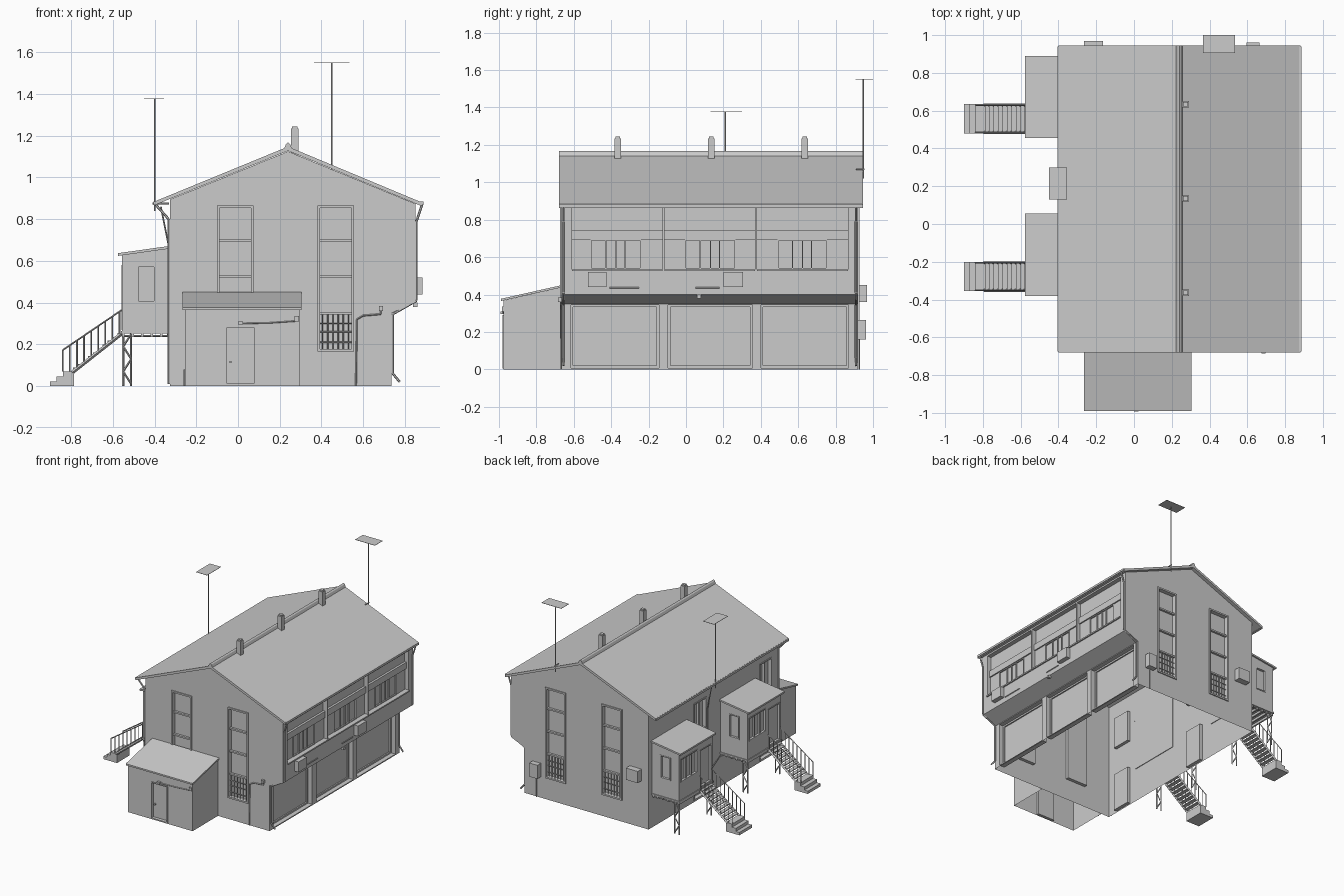
import bpy, bmesh
from mathutils import Vector, Matrix


def finish(name, bm):
    bmesh.ops.recalc_face_normals(bm, faces=bm.faces)
    me = bpy.data.meshes.new(name)
    bm.to_mesh(me)
    bm.free()
    ob = bpy.data.objects.new(name, me)
    bpy.context.collection.objects.link(ob)
    return ob


def boxes(name, items):
    """One object from (x0, x1, y0, y1, z0, z1) boxes."""
    bm = bmesh.new()
    for x0, x1, y0, y1, z0, z1 in items:
        m = Matrix.Translation(((x0 + x1) / 2, (y0 + y1) / 2, (z0 + z1) / 2)) @ \
            Matrix.Diagonal((x1 - x0, y1 - y0, z1 - z0, 1))
        bmesh.ops.create_cube(bm, size=1, matrix=m)
    return finish(name, bm)


def extrude(name, pts, axis, a0, a1):
    """Profile (x,z) swept along y, or (y,z) swept along x."""
    bm = bmesh.new()
    put = (lambda p, a: (p[0], a, p[1])) if axis == 'y' else (lambda p, a: (a, p[0], p[1]))
    f = bm.faces.new([bm.verts.new(put(p, a0)) for p in pts])
    r = bmesh.ops.extrude_face_region(bm, geom=[f])
    d = Vector((0, a1 - a0, 0)) if axis == 'y' else Vector((a1 - a0, 0, 0))
    bmesh.ops.translate(bm, vec=d, verts=[v for v in r['geom'] if isinstance(v, bmesh.types.BMVert)])
    return finish(name, bm)


def rods(name, paths, r=0.004, seg=4):
    """Thin prisms along each polyline."""
    bm = bmesh.new()
    for path in paths:
        for p, q in zip(path, path[1:]):
            p, q = Vector(p), Vector(q)
            m = Matrix.Translation((p + q) / 2) @ (q - p).to_track_quat('Z', 'Y').to_matrix().to_4x4()
            bmesh.ops.create_cone(bm, cap_ends=True, segments=seg, radius1=r, radius2=r,
                                  depth=(q - p).length, matrix=m)
    return finish(name, bm)


def carve(ob, pockets, open_bottom=True):
    """Cut recesses and leave the underside open."""
    cutter = boxes("cutter", pockets)
    cutter.hide_render = True
    mod = ob.modifiers.new("cut", 'BOOLEAN')
    mod.operation, mod.solver, mod.object = 'DIFFERENCE', 'EXACT', cutter
    dg = bpy.context.evaluated_depsgraph_get()
    me = bpy.data.meshes.new_from_object(ob.evaluated_get(dg))
    ob.modifiers.clear()
    ob.data = me
    bpy.data.objects.remove(cutter)
    if open_bottom:
        bm = bmesh.new()
        bm.from_mesh(me)
        low = [f for f in bm.faces if all(v.co.z < 1e-4 for v in f.verts)]
        bmesh.ops.delete(bm, geom=low, context='FACES')
        bm.to_mesh(me)
        bm.free()


def frame_x(x0, x1, y0, y1, z0, z1, t):
    """Border boxes for an opening lying in the yz plane."""
    return [(x0, x1, y0, y0 + t, z0, z1), (x0, x1, y1 - t, y1, z0, z1),
            (x0, x1, y0 + t, y1 - t, z1 - t, z1), (x0, x1, y0 + t, y1 - t, z0, z0 + t)]


def frame_y(x0, x1, y0, y1, z0, z1, t):
    return [(x0, x0 + t, y0, y1, z0, z1), (x1 - t, x1, y0, y1, z0, z1),
            (x0 + t, x1 - t, y0, y1, z1 - t, z1), (x0 + t, x1 - t, y0, y1, z0, z0 + t)]


YF, YB = -0.665, 0.92
TALL = [(-0.10, 0.075), (0.38, 0.555)]
BAYS = [(-0.61, -0.125), (-0.115, 0.37), (0.38, 0.865)]
PANES = [(-0.51, -0.24), (-0.005, 0.265), (0.49, 0.755)]
GARAGES = [(-0.615, -0.145), (-0.095, 0.355), (0.40, 0.87)]
SIDE = [(-0.58, -0.43), (0.22, 0.37)]

# Main body with recessed windows, doors and garage bays
body = extrude("main_body", [(-0.325, 0), (0.735, 0), (0.735, 0.35), (0.85, 0.40), (0.85, 0.874),
                             (0.24, 1.125), (-0.325, 0.895)], 'y', YF, YB)
cuts = []
for a, b in TALL:
    cuts += [(a, b, YF - 0.1, YF + 0.025, 0.165, 0.865), (a, b, YB - 0.025, YB + 0.1, 0.165, 0.865)]
cuts += [(0.815, 0.95, a, b, 0.535, 0.862) for a, b in BAYS]
cuts += [(0.69, 0.80, a, b, 0.008, 0.345) for a, b in GARAGES]
for a, b in SIDE:
    cuts += [(-0.4, -0.30, a, b, 0.01, 0.30), (-0.4, -0.30, a, b, 0.52, 0.76)]
carve(body, cuts)

# Tall gable windows, front and back
parts, bars = [], []
for a, b in TALL:
    for y0, y1 in ((YF - 0.008, YF + 0.025), (YB - 0.025, YB + 0.008)):
        parts += frame_y(a, b, y0, y1, 0.165, 0.865, 0.012)
        parts += [(a + 0.012, b - 0.012, y0 + 0.008, y1 - 0.008, z - 0.006, z + 0.006)
                  for z in (0.70, 0.525, 0.35)]
        yc = (y0 + y1) / 2
        bars += [[(a + (b - a) * i / 7, yc, 0.17), (a + (b - a) * i / 7, yc, 0.345)] for i in range(1, 7)]
        bars += [[(a + 0.01, yc, z), (b - 0.01, yc, z)] for z in (0.21, 0.26, 0.30)]
boxes("tall_window_frames", parts)
rods("window_bars", bars, 0.003)

# Upper right-hand windows: lintel strip, panes and mullions
parts = []
for (a, b), (c, d) in zip(BAYS, PANES):
    parts += [(0.815, 0.832, a, b, 0.695, 0.745), (0.815, 0.822, a, c, 0.535, 0.695),
              (0.815, 0.822, d, b, 0.535, 0.695)]
    parts += frame_x(0.815, 0.825, c, d, 0.535, 0.695, 0.006)
    parts += [(0.815, 0.824, c + (d - c) * t - 0.003, c + (d - c) * t + 0.003, 0.54, 0.69)
              for t in (0.3, 0.5, 0.68)]
    parts.append((0.815, 0.86, a, b, 0.525, 0.535))
boxes("upper_windows", parts)

# Garage door headers and side guides
parts = []
for a, b in GARAGES:
    parts += frame_x(0.69, 0.70, a, b, 0.008, 0.345, 0.012)
boxes("garage_door_frames", parts)

# Left side ground doors and upper windows
parts = []
for a, b in SIDE:
    parts += frame_x(-0.33, -0.30, a, b, 0.01, 0.30, 0.01) + frame_x(-0.33, -0.30, a, b, 0.52, 0.76, 0.01)
    parts.append((-0.318, -0.30, (a + b) / 2 - 0.004, (a + b) / 2 + 0.004, 0.53, 0.75))
boxes("side_openings", parts)

# Roof, ridge cap, eave gutters and chimneys
extrude("roof", [(-0.40, 0.885), (0.24, 1.148), (0.882, 0.88), (0.882, 0.862), (0.24, 1.128),
                 (-0.40, 0.867)], 'y', -0.68, 0.945)
extrude("ridge_cap", [(0.218, 1.13), (0.23, 1.16), (0.24, 1.168), (0.25, 1.16), (0.262, 1.13)], 'y', -0.68, 0.945)
boxes("gutters", [(0.872, 0.888, -0.675, 0.94, 0.868, 0.884), (-0.406, -0.39, -0.675, 0.94, 0.868, 0.884)])
parts = []
for y in (-0.365, 0.135, 0.635):
    parts += [(0.255, 0.29, y - 0.017, y + 0.017, 1.10, 1.235), (0.259, 0.286, y - 0.012, y + 0.012, 1.235, 1.245)]
boxes("chimneys", parts)

# Aerial poles with flat panels
rods("aerial_poles", [[(-0.40, 0.21, 0.84), (-0.40, 0.21, 1.378)], [(0.45, 0.948, 1.02), (0.45, 0.948, 1.55)],
                      [(0.45, 0.91, 1.07), (0.45, 0.955, 1.07)], [(-0.41, 0.21, 0.875), (-0.33, 0.21, 0.875)]], 0.004, 6)
boxes("aerial_panels", [(-0.45, -0.355, 0.13, 0.30, 1.377, 1.379), (0.365, 0.535, 0.905, 1.0, 1.549, 1.551)])

# Front annex with lean-to roof and door
annex = extrude("annex", [(-0.975, 0), (YF, 0), (YF, 0.438), (-0.975, 0.368)], 'x', -0.255, 0.295)
carve(annex, [(-0.06, 0.085, -1.1, -0.955, 0.006, 0.29)])
extrude("annex_roof", [(-0.99, 0.365), (YF, 0.438), (YF, 0.45), (-0.99, 0.377)], 'x', -0.265, 0.305)
boxes("annex_door", frame_y(-0.06, 0.085, -0.98, -0.955, 0.004, 0.29, 0.008) +
      [(-0.04, -0.03, -0.972, -0.955, 0.11, 0.12), (0.0, 0.025, -0.993, -0.97, 0.295, 0.31),
       (0.27, 0.292, -0.985, -0.97, 0.31, 0.335)])
rods("annex_cable", [[(0.01, -0.978, 0.30), (0.15, -0.978, 0.303), (0.28, -0.978, 0.312)],
                     [(-0.258, -0.70, 0), (-0.258, -0.70, 0.08)]], 0.003)

# Raised porches with lattice legs and stairs
for n, y0 in enumerate((-0.38, 0.455)):
    y1 = y0 + 0.435
    a, b = y0 + 0.012, y1 - 0.012
    porch = extrude(f"porch_{n}", [(-0.555, 0.262), (-0.32, 0.262), (-0.32, 0.66), (-0.555, 0.627)], 'y', a, b)
    door, win = (y0 + 0.03, y0 + 0.175), (y0 + 0.20, b - 0.02)
    carve(porch, [(-0.65, -0.54, *door, 0.27, 0.56), (-0.65, -0.54, *win, 0.40, 0.58),
                  (-0.485, -0.395, y0 - 0.1, a + 0.015, 0.40, 0.58),
                  (-0.485, -0.395, b - 0.015, y1 + 0.1, 0.40, 0.58)], False)
    extrude(f"porch_roof_{n}", [(-0.576, 0.624), (-0.32, 0.66), (-0.32, 0.673), (-0.576, 0.637)], 'y', y0, y1)
    parts = frame_x(-0.558, -0.54, *door, 0.27, 0.56, 0.008) + frame_x(-0.558, -0.54, *win, 0.40, 0.58, 0.008)
    parts += [(-0.552, -0.54, win[0] + 0.203 * t - 0.004, win[0] + 0.203 * t + 0.004, 0.405, 0.575)
              for t in (0.33, 0.66)]
    parts += frame_y(-0.485, -0.395, a - 0.003, a + 0.015, 0.40, 0.58, 0.008)
    parts += frame_y(-0.485, -0.395, b - 0.015, b + 0.003, 0.40, 0.58, 0.008)
    boxes(f"porch_openings_{n}", parts)
    boxes(f"porch_deck_{n}", [(-0.56, -0.325, y0 + 0.005, y1 - 0.005, 0.252, 0.264)] +
          [(x, x + 0.012, a, b, 0.235, 0.252) for x in (-0.555, -0.51, -0.465, -0.42, -0.375, -0.34)])
    legs = []
    for y in (a + 0.01, b - 0.01):
        legs += [[(x, y, 0), (x, y, 0.25)] for x in (-0.55, -0.512)]
        legs.append([(-0.55 if i % 2 else -0.512, y, 0.01 + 0.06 * i) for i in range(5)])
        legs.append([(-0.55, y, 0.24), (-0.33, y, 0.24)])
    rods(f"porch_legs_{n}", legs, 0.005)
    # Stairs: concrete base, treads, stringers, railings
    s0, s1 = y0 + 0.025, y0 + 0.18
    boxes(f"stair_base_{n}", [(-0.90, -0.785, s0, s1, 0, 0.022), (-0.87, -0.785, s0, s1, 0.022, 0.046),
                              (-0.838, -0.785, s0, s1, 0.046, 0.07)])
    boxes(f"stair_treads_{n}", [(-0.79 + 0.0235 * i, -0.762 + 0.0235 * i, s0 + 0.008, s1 - 0.008,
                                 0.082 + 0.0185 * i, 0.088 + 0.0185 * i) for i in range(10)])
    rails, strings = [], []
    for y in (s0 + 0.005, s1 - 0.005):
        strings.append([(-0.795, y, 0.065), (-0.56, y, 0.25)])
        rails.append([(-0.84, y, 0.07), (-0.84, y, 0.173), (-0.557, y, 0.365)])
        for i in range(1, 9):
            x = -0.84 + 0.034 * i
            rails.append([(x, y, max(0.07, 0.065 + (x + 0.795) * 0.787)), (x, y, 0.173 + (x + 0.84) * 0.678)])
    rods(f"stair_stringers_{n}", strings, 0.009)
    rods(f"stair_rails_{n}", rails, 0.004)

# Wall units on the right side and back gable
boxes("wall_units", [(0.848, 0.885, -0.525, -0.425, 0.44, 0.52), (0.848, 0.885, 0.20, 0.305, 0.44, 0.52),
                     (-0.265, -0.165, 0.918, 0.968, 0.36, 0.45), (0.595, 0.665, 0.918, 0.962, 0.16, 0.265),
                     (0.838, 0.86, 0.06, 0.08, 0.38, 0.40), (0.675, 0.695, -0.685, YF, 0.36, 0.385)])

# Downpipes and cables
pipes = [[(0.882, y, 0.87), (0.856, y, 0.79), (0.856, y, 0.41), (0.742, y, 0.345), (0.742, y, 0.06),
          (0.775, y, 0.02)] for y in (-0.655, 0.908)]
pipes += [[(-0.395, -0.655, 0.87), (-0.332, -0.655, 0.80), (-0.332, -0.655, 0.01)]]
rods("downpipes", pipes, 0.006, 6)
rods("cables", [[(0.565, -0.668, 0), (0.57, -0.668, 0.32), (0.60, -0.668, 0.338), (0.685, -0.668, 0.345), (0.685, -0.668, 0.37)],
                [(0.853, -0.41, 0.435), (0.853, -0.25, 0.435)], [(0.853, 0.05, 0.435), (0.853, 0.18, 0.435)],
                [(-0.335, 0.46, 0.25), (-0.335, 0.36, 0.19), (-0.335, 0.16, 0.19), (-0.335, 0.05, 0.25)],
                [(-0.37, 0.21, 0.86), (-0.33, 0.21, 0.66), (-0.33, 0.21, 0.18)],
                [(0.63, 0.925, 0.16), (0.63, 0.925, 0)]], 0.004)
